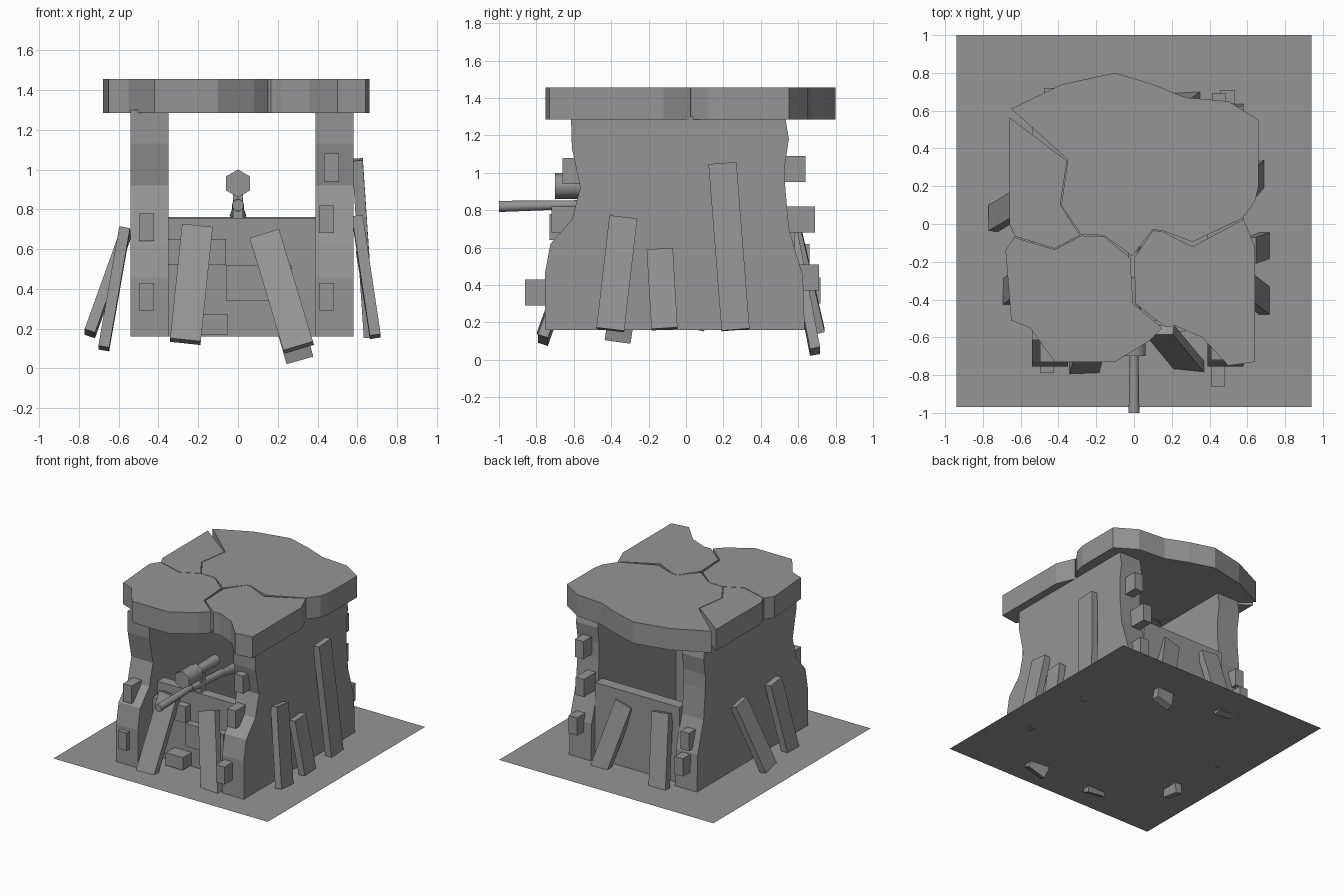
import bpy, bmesh, math
from mathutils import Vector, Matrix

if "Cube" in bpy.data.objects:
    bpy.data.objects.remove(bpy.data.objects["Cube"])

stone = bpy.data.materials.new("plain grey")
stone.diffuse_color = (0.3, 0.3, 0.3, 1)
stone.use_nodes = True
stone.node_tree.nodes["Principled BSDF"].inputs["Base Color"].default_value = stone.diffuse_color


def finish(name, bm):
    bmesh.ops.recalc_face_normals(bm, faces=bm.faces)
    me = bpy.data.meshes.new(name)
    bm.to_mesh(me)
    bm.free()
    me.materials.append(stone)
    ob = bpy.data.objects.new(name, me)
    bpy.context.collection.objects.link(ob)
    return ob


def prism(name, pts, offset):
    """Extrude a closed outline of 3D points along an offset."""
    bm = bmesh.new()
    face = bm.faces.new([bm.verts.new(p) for p in pts])
    res = bmesh.ops.extrude_face_region(bm, geom=[face], use_keep_orig=True)
    verts = [g for g in res["geom"] if isinstance(g, bmesh.types.BMVert)]
    bmesh.ops.translate(bm, verts=verts, vec=offset)
    return finish(name, bm)


def box(name, x, y, z):
    pts = [(x[0], y[0], z[0]), (x[1], y[0], z[0]), (x[1], y[1], z[0]), (x[0], y[1], z[0])]
    return prism(name, pts, (0, 0, z[1] - z[0]))


def plank(name, top, bottom, normal, width=0.15, thick=0.055):
    """Board between two end centres, its broad side facing the normal."""
    top, bottom = Vector(top), Vector(bottom)
    axis = (top - bottom).normalized()
    side = axis.cross(Vector(normal)).normalized()
    out = side.cross(axis)
    rot = Matrix((side, out, axis)).transposed().to_4x4()
    size = Matrix.Diagonal((width, thick, (top - bottom).length, 1))
    bm = bmesh.new()
    bmesh.ops.create_cube(bm, size=1, matrix=Matrix.Translation((top + bottom) / 2) @ rot @ size)
    return finish(name, bm)


def rod(name, y0, y1, z0, z1, r0, r1, sides):
    """Round part running front to back."""
    d = Vector((0, y1 - y0, z1 - z0))
    rot = d.to_track_quat('Z', 'Y').to_matrix().to_4x4()
    bm = bmesh.new()
    bmesh.ops.create_cone(bm, cap_ends=True, segments=sides, radius1=r0, radius2=r1,
                          depth=d.length,
                          matrix=Matrix.Translation((0, (y0 + y1) / 2, (z0 + z1) / 2)) @ rot)
    ob = finish(name, bm)
    bpy.ops.object.select_all(action='DESELECT')
    ob.select_set(True)
    bpy.context.view_layer.objects.active = ob
    bpy.ops.object.shade_smooth_by_angle(angle=math.radians(65))
    return ob


# ground sheet
bm = bmesh.new()
bm.faces.new([bm.verts.new(p) for p in
              ((-.94, -.97, .16), (.94, -.97, .16), (.94, 1, .16), (-.94, 1, .16))])
finish("ground_sheet", bm)

# side walls with worn front and back edges
wall = [(-.755, .16), (-.755, .46), (-.725, .62), (-.61, .75), (-.565, .92), (-.61, 1.13),
        (-.615, 1.3), (.53, 1.3), (.55, 1.18), (.53, 1.05), (.53, .93), (.55, .7),
        (.625, .45), (.635, .16)]
for name, x in (("left_wall", -.54), ("right_wall", .39)):
    prism(name, [(x, y, z) for y, z in wall], (.19, 0, 0))

# low walls front and back
box("front_panel", (-.35, .39), (-.51, -.43), (.16, .755))
box("back_panel", (-.35, .39), (.49, .58), (.16, .76))
box("front_board_top", (-.35, -.06), (-.57, -.5), (.52, .65))
box("front_board_middle", (-.06, .27), (-.57, -.5), (.34, .52))
box("front_board_low", (-.2, -.05), (-.62, -.5), (.17, .27))

# cracked roof slabs
roof = {
    "roof_back": [(-.65, .61), (-.38, .74), (-.1, .8), (.1, .74), (.27, .67), (.5, .65),
                  (.66, .55), (.66, .2), (.64, .12), (.575, .03), (.31, -.095), (.15, -.035),
                  (.1, -.03), (-.01, -.17), (-.16, -.06), (-.28, -.058), (-.385, .1), (-.35, .34)],
    "roof_left": [(-.66, .565), (-.355, .335), (-.39, .1), (-.285, -.06), (-.42, -.13),
                  (-.63, -.065), (-.66, 0)],
    "roof_front_left": [(-.635, -.07), (-.42, -.135), (-.28, -.062), (-.16, -.064), (-.02, -.18),
                        (-.005, -.42), (.15, -.55), (.08, -.62), (-.1, -.73), (-.42, -.73),
                        (-.55, -.55), (-.65, -.51), (-.68, -.14)],
    "roof_front_right": [(.58, .025), (.31, -.12), (.15, -.04), (.1, -.034), (0, -.18),
                         (.008, -.42), (.165, -.545), (.22, -.54), (.36, -.6), (.5, -.75),
                         (.64, -.73), (.64, -.12)],
}
for name, pts in roof.items():
    prism(name, [(x, y, 1.285) for x, y in pts], (0, 0, .17))

# leaning planks at front and back
F, B, R, L = (0, -1, 0), (0, 1, 0), (1, 0, 0), (-1, 0, 0)
plank("front_plank_left", (-.205, -.56, .71), (-.265, -.77, .135), F, .155)
plank("front_plank_right", (.135, -.56, .67), (.305, -.765, .105), F, .155)
plank("back_plank_left", (-.205, .59, .69), (-.265, .715, .15), B, .15)
plank("back_plank_right", (.135, .57, .66), (.31, .69, .045), B, .14)

# leaning planks at the sides
plank("right_plank_front", (.60, -.335, .76), (.69, -.405, .16), R)
plank("right_plank_middle", (.62, -.14, .59), (.69, -.115, .165), R, .14)
plank("right_plank_back", (.60, .195, 1.05), (.66, .265, .16), R)
plank("left_plank_back", (-.56, .14, .69), (-.745, .03, .175), L, .14)
plank("left_plank_front", (-.57, -.28, .70), (-.675, -.365, .1), L, .14)

# bricks sticking out of the wall ends: x, y range, z
bricks = [(-.46, -.73, -.58, .71), (-.46, -.79, -.7, .36), (.47, -.66, -.55, 1.01),
          (.445, -.72, -.57, .75), (.445, -.86, -.72, .36), (.49, .5, .64, 1.02),
          (.45, .52, .69, .75), (.495, .58, .71, .44), (-.45, .56, .66, .55),
          (-.44, .6, .72, .37)]
for i, (x, y0, y1, z) in enumerate(bricks):
    box("wall_brick_%d" % i, (x - .037, x + .037), (y0, y1), (z - .07, z + .07))

# mounted gun
rod("gun_barrel", -1, -.55, .82, .83, .03, .022, 10)
rod("gun_body", -.6, -.2, .825, .80, .03, .03, 8)
rod("gun_stock", -.22, -.03, .8, .77, .025, .042, 8)
rod("gun_drum", -.7, -.53, .93, .93, .07, .07, 6)
rod("gun_scope", -.53, -.28, .93, .93, .035, .042, 8)
box("gun_mount", (-.025, .025), (-.5, -.44), (.74, .93))
